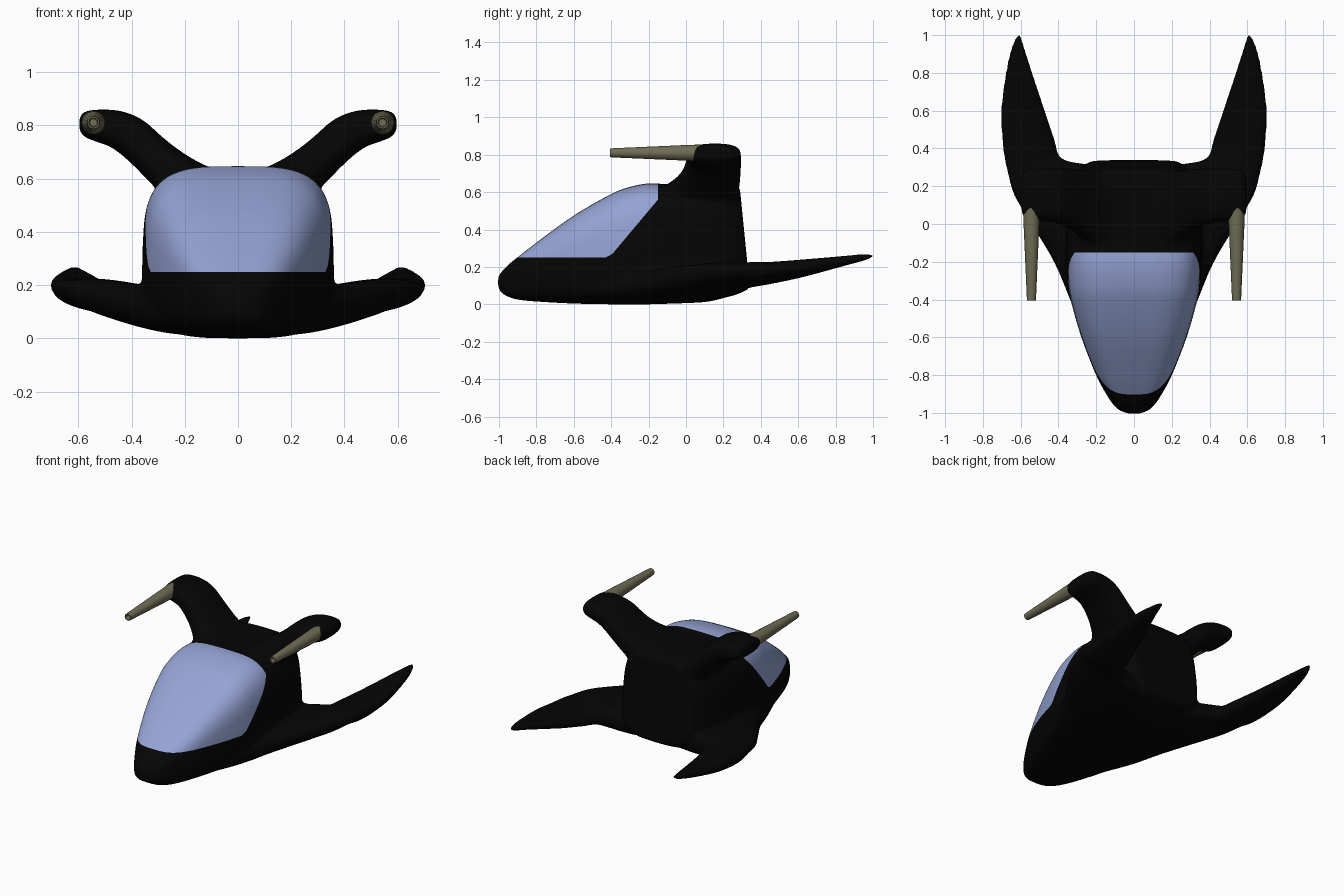
import bpy, bmesh, math
from mathutils import Vector

if "Cube" in bpy.data.objects:
    bpy.data.objects.remove(bpy.data.objects["Cube"])


def material(name, rgb):
    m = bpy.data.materials.new(name)
    m.diffuse_color = (*rgb, 1)
    m.use_nodes = True
    m.node_tree.nodes["Principled BSDF"].inputs["Base Color"].default_value = m.diffuse_color
    return m


BLACK = material("hull black", (0.0015, 0.0015, 0.0015))
GLASS = material("canopy blue", (0.30, 0.37, 0.66))
KHAKI = material("gun khaki", (0.16, 0.15, 0.09))


def spline(rows, steps=4):
    """Catmull-Rom interpolation of a table of loft stations."""
    out = []
    for i in range(len(rows) - 1):
        quad = [rows[max(i - 1, 0)], rows[i], rows[i + 1], rows[min(i + 2, len(rows) - 1)]]
        for k in range(steps):
            t = k / steps
            out.append([0.5 * (2 * b + (c - a) * t + (2 * a - 5 * b + 4 * c - d) * t * t
                               + (3 * b - a - 3 * c + d) * t ** 3) for a, b, c, d in zip(*quad)])
    return out + [list(rows[-1])]


def oval(n, count=40):
    """Unit superellipse points."""
    for k in range(count):
        a = 2 * math.pi * k / count
        c, s = math.cos(a), math.sin(a)
        yield (math.copysign(abs(c) ** (2 / n), c), math.copysign(abs(s) ** (2 / n), s))


def loft(bm, rings):
    loops = [[bm.verts.new(p) for p in r] for r in rings]
    n = len(loops[0])
    faces = [bm.faces.new(loops[0]), bm.faces.new(loops[-1])]
    for a, b in zip(loops, loops[1:]):
        for i in range(n):
            faces.append(bm.faces.new((a[i], a[(i + 1) % n], b[(i + 1) % n], b[i])))
    bmesh.ops.recalc_face_normals(bm, faces=faces)


def make_object(bm, name, mats):
    me = bpy.data.meshes.new(name)
    bm.to_mesh(me)
    bm.free()
    for m in mats:
        me.materials.append(m)
    ob = bpy.data.objects.new(name, me)
    bpy.context.collection.objects.link(ob)
    return ob


bm = bmesh.new()

# Cabin body: y, half width, bottom z, top z
BODY = [(-1.005, .03, .09, .15), (-.985, .08, .06, .175), (-.95, .115, .04, .212),
        (-.9, .147, .025, .252), (-.8, .2, .015, .33), (-.6, .278, .004, .475),
        (-.4, .335, 0, .59), (-.3, .35, 0, .628), (-.2, .358, 0, .647),
        (-.1, .358, .003, .643), (.1, .345, .012, .643), (.2, .32, .035, .643),
        (.27, .295, .055, .64), (.335, .25, .085, .63)]
rings = []
for y, w, z0, z1 in spline(BODY):
    ring = []
    for u, v in oval(3.6):
        z = (z0 + z1) / 2 + v * (z1 - z0) / 2
        lean = .1 * (z - .15) * max(0, min(1, (y - .1) / .2))   # sloped tail
        ring.append((w * u * (1 - .03 * v), y - lean, z))
    rings.append(ring)
loft(bm, rings)

# Swept wings: y, inner x, outer x, inner z, outer z, half thickness
WING = [(-.7, -.1, .22, .1, .1, .08), (-.4, 0, .34, .085, .098, .08), (-.2, .1, .425, .075, .125, .08),
        (0, .1, .545, .065, .158, .08), (.15, .1, .635, .075, .178, .076), (.26, .1, .668, .09, .185, .068),
        (.31, .22, .679, .11, .185, .063), (.345, .38, .686, .13, .185, .06),
        (.45, .42, .699, .147, .188, .054),
        (.63, .48, .703, .18, .207, .044), (.87, .558, .668, .235, .238, .025),
        (.97, .588, .637, .254, .254, .017), (1.01, .6, .612, .26, .26, .008)]
# Gun arms: x, z, half thickness, front y, back y
ARM = [(.08, .53, .09, -.15, .27), (.2, .588, .09, -.13, .28), (.28, .65, .081, -.06, .288),
       (.34, .704, .076, -.02, .293), (.40, .757, .076, 0, .295), (.46, .787, .07, .013, .295),
       (.53, .8, .06, .018, .293), (.575, .806, .048, .025, .285), (.597, .807, .027, .06, .25)]
for s in (1, -1):
    rings = []
    for y, xi, xo, zi, zo, t in spline(WING):
        rings.append([(s * ((xi + xo) / 2 + u * (xo - xi) / 2), y,
                       (zi + zo) / 2 + u * (zo - zi) / 2 + v * t) for u, v in oval(2.4)])
    loft(bm, rings)
    st = spline(ARM)
    rings = []
    for i, (x, z, t, y0, y1) in enumerate(st):
        a, b = st[max(i - 1, 0)], st[min(i + 1, len(st) - 1)]
        d = Vector((b[0] - a[0], b[1] - a[1])).normalized()
        rings.append([(s * (x - d.y * v * t), (y0 + y1) / 2 + u * (y1 - y0) / 2, z + d.x * v * t)
                      for u, v in oval(2.8)])
    loft(bm, rings)

# Fuse into one skin and soften the joins
shell = make_object(bm, "hull_shell", [BLACK])
rm = shell.modifiers.new("fuse", 'REMESH')
rm.mode = 'VOXEL'
rm.voxel_size = .0115
sm = shell.modifiers.new("soften", 'SMOOTH')
sm.factor = .5
sm.iterations = 16
bm = bmesh.new()
bm.from_object(shell, bpy.context.evaluated_depsgraph_get())
bpy.data.objects.remove(shell)

# Canopy glass: clean cuts along its frame, then colour the faces inside
FRAME = [((0, 0, .25), (0, 0, -1)), ((0, -.15, 0), (0, 1, 0)),
         ((0, -.41, .25), (0, .31, -.26)), ((0, -.43, .25), (0, .05, -.09))]
for co, no in FRAME:
    bmesh.ops.bisect_plane(bm, geom=bm.verts[:] + bm.edges[:] + bm.faces[:], dist=1e-5,
                           plane_co=co, plane_no=no)
for f in bm.faces:
    c = f.calc_center_median()
    f.smooth = True
    f.material_index = int(all((c - Vector(co)).dot(Vector(no)) < 0 for co, no in FRAME))
make_object(bm, "hull_with_canopy", [BLACK, GLASS])

# Tapered gun barrels with hollow muzzles: y, radius
BARREL = [(.1, .044), (.03, .043), (-.39, .0245), (-.405, .023), (-.405, .017), (-.37, .014)]
for s, side in ((1, "right"), (-1, "left")):
    bm = bmesh.new()
    loft(bm, [[(s * .543 + r * u, y, .81 + r * v) for u, v in oval(2, 20)] for y, r in BARREL])
    gun = make_object(bm, "gun_barrel_" + side, [KHAKI])
    bpy.context.view_layer.objects.active = gun
    gun.select_set(True)
    bpy.ops.object.shade_smooth_by_angle(angle=math.radians(35))
    gun.select_set(False)
